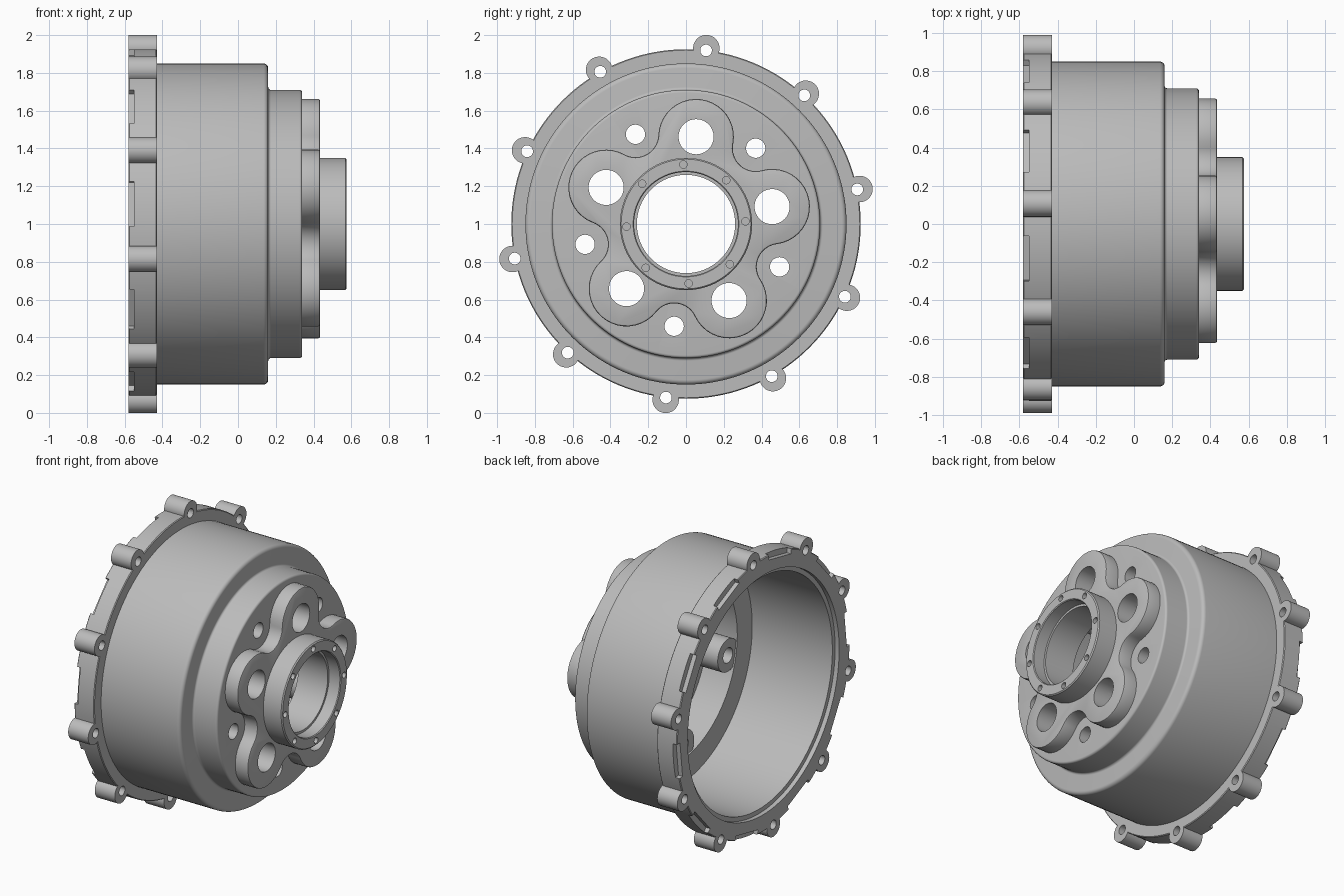
import bpy, bmesh
from math import radians, pi, sin, cos, atan2, hypot
from mathutils import Matrix, Vector

if "Cube" in bpy.data.objects:
    bpy.data.objects.remove(bpy.data.objects["Cube"])

metal = bpy.data.materials.new("cast_grey")
metal.use_nodes = True
GREY = (0.5, 0.5, 0.5, 1)
metal.diffuse_color = GREY
metal.node_tree.nodes["Principled BSDF"].inputs["Base Color"].default_value = GREY

AXIS = Matrix.Translation((0, 0, 1))   # everything turns about the x axis at z = 1
START = radians(83.4)                  # direction of the first lug and first lobe
BORE, LOBE_RING, SMALL_RING = 0.26, 0.465, 0.545


def finish(name, bm):
    bmesh.ops.recalc_face_normals(bm, faces=bm.faces)
    mesh = bpy.data.meshes.new(name)
    bm.to_mesh(mesh)
    bm.free()
    mesh.materials.append(metal)
    obj = bpy.data.objects.new(name, mesh)
    bpy.context.collection.objects.link(obj)
    return obj


def lathe(name, profile, segments=144):
    """Turn a closed (x, radius) profile about the axis."""
    bm = bmesh.new()
    rings = []
    for i in range(segments):
        a = 2 * pi * i / segments
        rings.append([bm.verts.new((x, r * cos(a), 1 + r * sin(a))) for x, r in profile])
    for i, ring in enumerate(rings):
        following = rings[(i + 1) % segments]
        for j in range(len(profile)):
            k = (j + 1) % len(profile)
            bm.faces.new((ring[j], ring[k], following[k], following[j]))
    return finish(name, bm)


def cylinders(name, radius, x0, x1, ring, count, start, sides=40):
    """A circular pattern of cylinders parallel to the axis."""
    bm = bmesh.new()
    for i in range(count):
        turn = Matrix.Rotation(start + 2 * pi * i / count, 4, 'X')
        place = Matrix.Translation(((x0 + x1) / 2, ring, 0)) @ Matrix.Rotation(pi / 2, 4, 'Y')
        bmesh.ops.create_cone(bm, cap_ends=True, segments=sides, radius1=radius,
                              radius2=radius, depth=x1 - x0, matrix=AXIS @ turn @ place)
    return finish(name, bm)


def combine(target, tool, operation):
    tool.hide_render = True
    mod = target.modifiers.new(operation, 'BOOLEAN')
    mod.object, mod.operation, mod.solver = tool, operation, 'EXACT'
    bpy.context.view_layer.objects.active = target
    bpy.ops.object.modifier_apply(modifier=mod.name)


def add(target, tool):
    combine(target, tool, 'UNION')
    bpy.data.objects.remove(tool)


def cut(tool, *targets):
    for target in targets:
        combine(target, tool, 'DIFFERENCE')
    bpy.data.objects.remove(tool)


def fillet(cx, cr, radius, a0, a1, steps=5):
    return [(cx + radius * cos(radians(a0 + (a1 - a0) * i / steps)),
             cr + radius * sin(radians(a0 + (a1 - a0) * i / steps))) for i in range(steps + 1)]


# Stepped hollow housing with its flange
housing = lathe("housing", [
    (-0.58, 0.92), (-0.575, 0.925), (-0.435, 0.925), (-0.43, 0.92), (-0.43, 0.85),
    *fillet(0.135, 0.825, 0.025, 90, 0),
    *fillet(0.175, 0.725, 0.015, 180, 270),
    *fillet(0.325, 0.695, 0.015, 90, 0),
    (0.34, BORE), (0.27, BORE), (0.27, 0.62), (0.05, 0.62), (0.05, 0.78),
    (-0.55, 0.78), (-0.55, 0.81), (-0.58, 0.81)])

# Ten bolt lugs around the flange and five bosses inside the end wall
add(housing, cylinders("lugs", 0.07, -0.58, -0.43, 0.937, 10, START))
add(housing, cylinders("bosses", 0.11, 0.06, 0.3, SMALL_RING, 5, START + pi / 5))

# Notches in the open rim between the lugs
bm = bmesh.new()
for i in range(10):
    turn = Matrix.Rotation(START + (i + 0.5) * pi / 5, 4, 'X')
    block = Matrix.Translation((-0.6, 0.945, 0)) @ Matrix.Diagonal((0.1, 0.12, 0.24, 1))
    bmesh.ops.create_cube(bm, size=1, matrix=AXIS @ turn @ block)
cut(finish("notches", bm), housing)

# Five-lobed plate: lobe arcs tangent to hollow arcs around the small holes
side = Vector((SMALL_RING * cos(pi / 5) - LOBE_RING, SMALL_RING * sin(pi / 5)))
LOBE = 0.2
HOLLOW = side.length - LOBE
reach = atan2(side.y, side.x)
outline = []
STEPS = 20
for i in range(5):
    a = START + i * 2 * pi / 5
    b = a + pi / 5
    for s in range(STEPS):
        t = a - reach + 2 * reach * s / STEPS
        outline.append((LOBE_RING * cos(a) + LOBE * cos(t), LOBE_RING * sin(a) + LOBE * sin(t)))
    first = a + reach + pi
    sweep = 2 * (b + pi - first)
    for s in range(STEPS):
        t = first + sweep * s / STEPS
        outline.append((SMALL_RING * cos(b) + HOLLOW * cos(t), SMALL_RING * sin(b) + HOLLOW * sin(t)))
bm = bmesh.new()
base = bm.faces.new([bm.verts.new((0.34, y, 1 + z)) for y, z in outline])
top = bmesh.ops.extrude_face_region(bm, geom=[base], use_keep_orig=True)["geom"]
bmesh.ops.translate(bm, verts=[v for v in top if isinstance(v, bmesh.types.BMVert)], vec=(0.095, 0, 0))
rim = [e for e in bm.edges if all(v.co.x > 0.4 for v in e.verts)]
bmesh.ops.bevel(bm, geom=rim, offset=0.01, segments=2, profile=0.5, affect='EDGES')
lobed_plate = finish("lobed_plate", bm)
cut(cylinders("bore", BORE, 0.3, 0.5, 0, 1, 0, 144), lobed_plate)

# Bearing hub with counterbore
hub = lathe("bearing_hub", [
    (0.435, 0.35), (0.568, 0.35), (0.575, 0.343), (0.575, 0.28), (0.57, 0.275),
    (0.49, 0.275), (0.49, BORE), (0.435, BORE)])

# Holes
cut(cylinders("large_holes", 0.093, 0.2, 0.5, LOBE_RING, 5, START), housing, lobed_plate)
cut(cylinders("small_holes", 0.051, 0.0, 0.5, SMALL_RING, 5, START + pi / 5), housing)
cut(cylinders("lug_holes", 0.031, -0.7, -0.3, 0.925, 10, START, 24), housing)
cut(cylinders("hub_holes", 0.02, 0.53, 0.6, 0.315, 8, radians(92.5), 16), hub)

# Smooth curved walls, sharp edges
for obj in (housing, lobed_plate, hub):
    bpy.ops.object.select_all(action='DESELECT')
    obj.select_set(True)
    bpy.context.view_layer.objects.active = obj
    bpy.ops.object.shade_smooth_by_angle(angle=radians(30))
